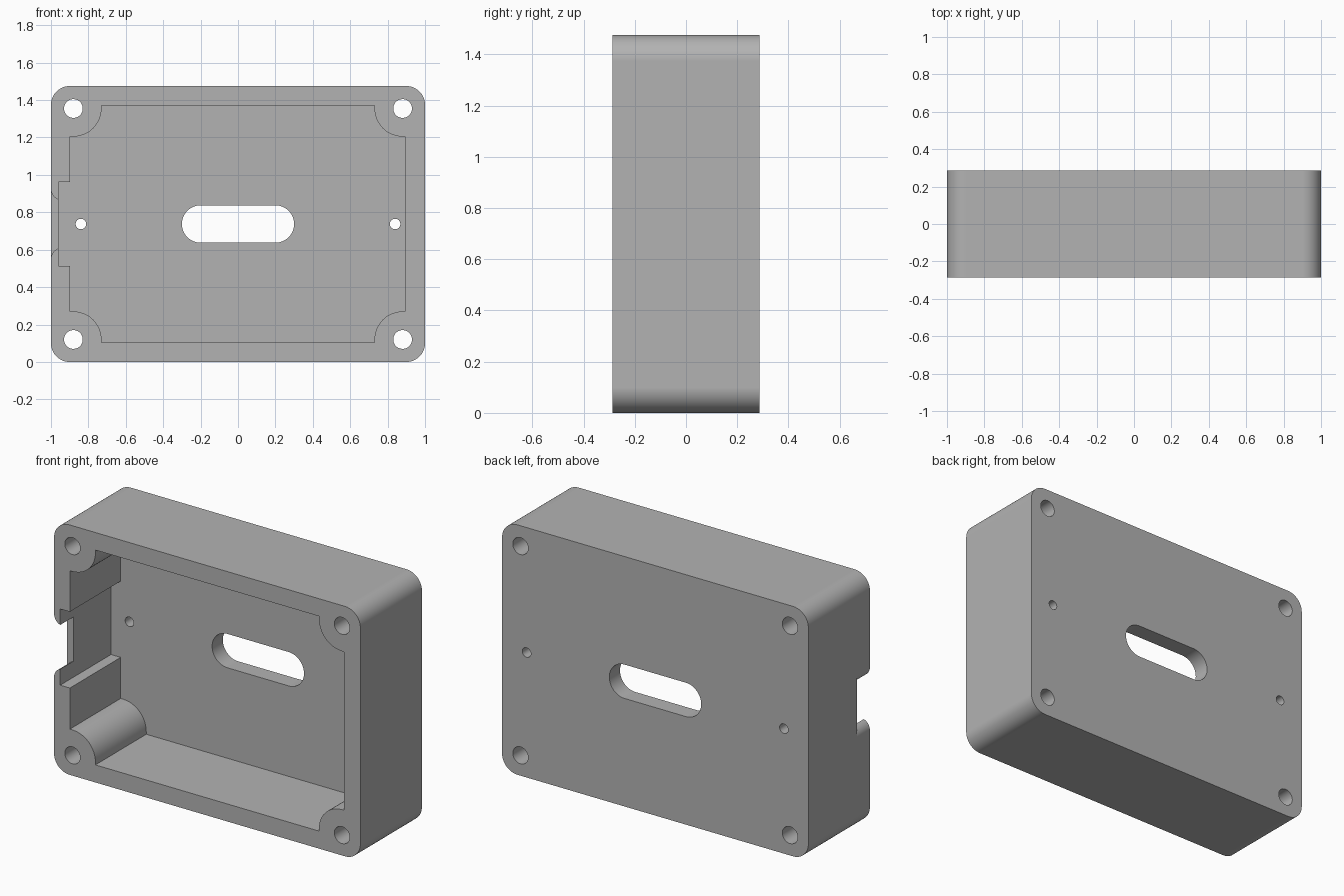
import bpy
import bmesh
from math import cos, sin, radians

cube = bpy.data.objects.get("Cube")
if cube:
    bpy.data.objects.remove(cube, do_unlink=True)

HEIGHT, FRONT, BACK = 1.475, -0.287, 0.287
MID = HEIGHT / 2
FLOOR = BACK - 0.1        # inner face of the back plate
OUTSIDE = 0.05            # how far cutters overshoot the body
BOLT_X, BOLT_Z = 0.88, MID - 0.12

grey = bpy.data.materials.new("grey plastic")
grey.use_nodes = True
colour = (0.45, 0.45, 0.45, 1)
grey.diffuse_color = colour
grey.node_tree.nodes["Principled BSDF"].inputs["Base Color"].default_value = colour


def arc(cx, cz, r, start, end, steps=12):
    angles = [radians(start + (end - start) * i / steps) for i in range(steps + 1)]
    return [(cx + r * cos(a), cz + r * sin(a)) for a in angles]


def circle(cx, cz, r):
    return arc(cx, cz, r, 0, 360, 40)[:-1]


def rounded_box(w, h, r):
    """Outline with round corners, centred at mid height."""
    points = []
    for sx, sz, a in ((1, 1, 0), (-1, 1, 90), (-1, -1, 180), (1, -1, 270)):
        points += arc(sx * (w - r), MID + sz * (h - r), r, a, a + 90)
    return points


def prism(name, outline, y0, y1):
    """Extrude an x-z outline from y0 to y1."""
    bm = bmesh.new()
    face = bm.faces.new([bm.verts.new((x, y0, z)) for x, z in outline])
    grown = bmesh.ops.extrude_face_region(bm, geom=[face])["geom"]
    moved = [v for v in grown if isinstance(v, bmesh.types.BMVert)]
    bmesh.ops.translate(bm, verts=moved, vec=(0, y1 - y0, 0))
    bmesh.ops.recalc_face_normals(bm, faces=bm.faces)
    mesh = bpy.data.meshes.new(name)
    bm.to_mesh(mesh)
    bm.free()
    mesh.materials.append(grey)
    obj = bpy.data.objects.new(name, mesh)
    bpy.context.collection.objects.link(obj)
    return obj


def cut(outline, y0, y1):
    cutter = prism("cutter", outline, y0, y1)
    cutter.hide_render = True
    mod = body.modifiers.new("cut", "BOOLEAN")
    mod.operation, mod.solver, mod.object = "DIFFERENCE", "EXACT", cutter
    bpy.ops.object.modifier_apply(modifier=mod.name)
    bpy.data.objects.remove(cutter, do_unlink=True)


# Outer shell
body = prism("enclosure_body", rounded_box(1, MID, 0.1), FRONT, BACK)
bpy.ops.object.select_all(action="DESELECT")
body.select_set(True)
bpy.context.view_layer.objects.active = body

# Cavity that leaves a round screw boss in each corner
left, right, half = -0.897, 0.893, 0.634
boss = 0.15
cavity = []
for sx, sz, a0, a1 in ((1, 1, 270, 180), (-1, 1, 360, 270),
                       (-1, -1, 90, 0), (1, -1, 180, 90)):
    edge = right if sx > 0 else left
    bend = arc(sx * BOLT_X, MID + sz * BOLT_Z, boss, a0, a1)
    side = (edge, MID + sz * (BOLT_Z - boss))
    rim = (sx * (BOLT_X - boss), MID + sz * half)
    cavity += [side] + bend + [rim] if sx == sz else [rim] + bend + [side]
cut(cavity, FRONT - OUTSIDE, FLOOR)

# Thinned pocket in the right wall
inner, tall = -0.96, 0.225
cut([(inner, MID - tall), (-0.85, MID - tall),
     (-0.85, MID + tall), (inner, MID + tall)], FRONT - OUTSIDE, FLOOR)

# Connector notch with flared lips
r, lip = 0.06, 0.187
lower = arc(-1 + r, MID - lip, r, 180, 109.5)
upper = [(x, 2 * MID - z) for x, z in reversed(lower)]
reach = -0.93
cut([(-1.05, MID - lip)] + lower + [(reach, lower[-1][1]), (reach, upper[0][1])]
    + upper + [(-1.05, MID + lip)], FRONT - OUTSIDE, -0.165)

# Corner bolt holes, small pin holes and the long slot
through = (FRONT - OUTSIDE, BACK + OUTSIDE)
for sx in (-1, 1):
    for sz in (-1, 1):
        cut(circle(sx * BOLT_X, MID + sz * BOLT_Z, 0.05), *through)
    cut(circle(sx * 0.84, MID, 0.028), *through)
cut(rounded_box(0.3, 0.1, 0.0999), *through)

# Smooth curved faces while keeping flat faces crisp
bpy.ops.object.shade_smooth_by_angle(angle=radians(25))
normals = body.modifiers.new("flat_normals", "WEIGHTED_NORMAL")
normals.keep_sharp = True
